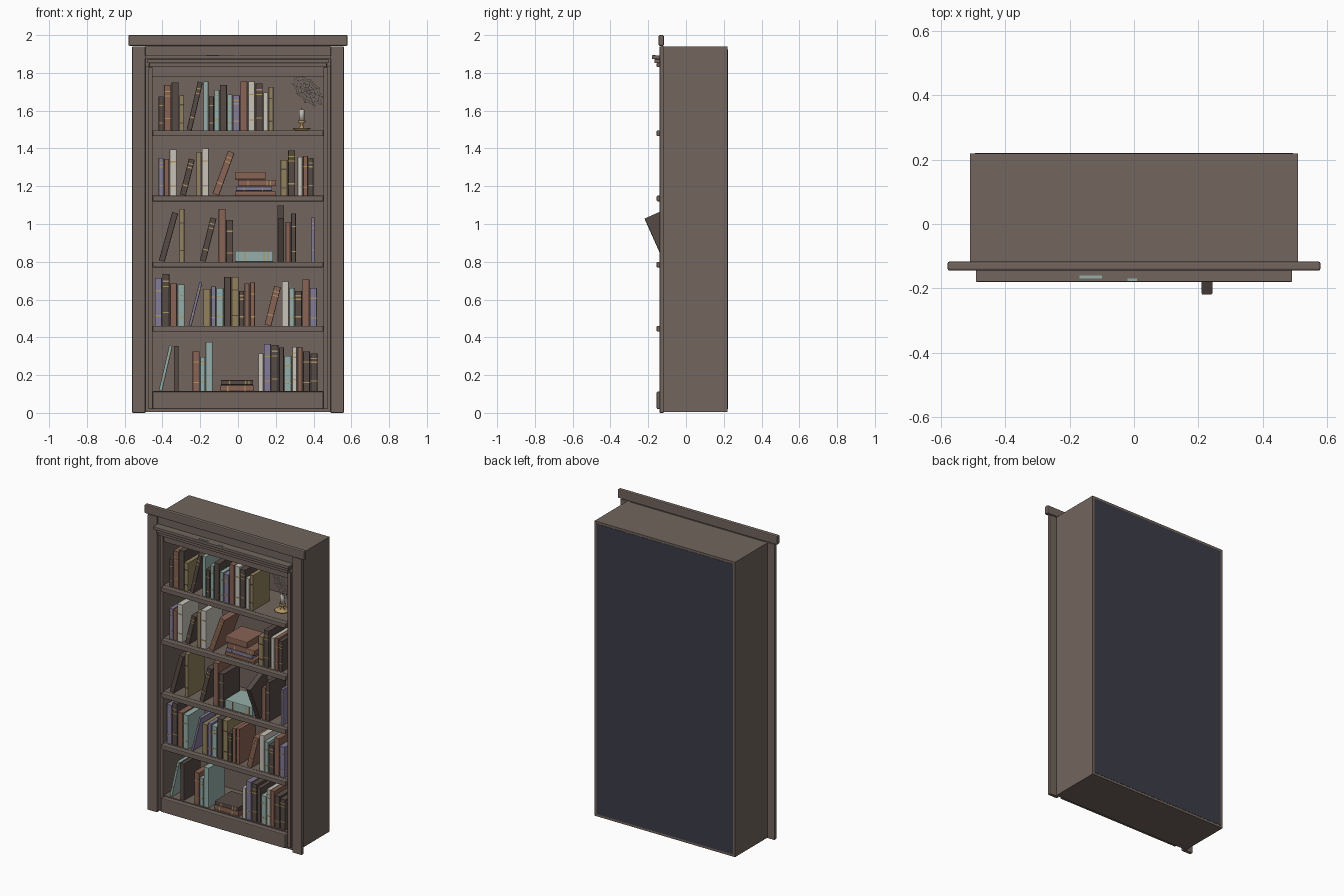
import bpy
import bmesh
from math import radians, sin, cos, pi
from mathutils import Matrix, Vector

cube = bpy.data.objects.get("Cube")
if cube:
    bpy.data.objects.remove(cube, do_unlink=True)


def material(name, r, g, b):
    m = bpy.data.materials.new(name)
    m.use_nodes = True
    m.diffuse_color = (r, g, b, 1)
    bsdf = m.node_tree.nodes["Principled BSDF"]
    bsdf.inputs["Base Color"].default_value = (r, g, b, 1)
    bsdf.inputs["Roughness"].default_value = 0.8
    return m


wood = material("wood brown", .17, .13, .11)
navy = material("dark navy", .045, .047, .065)
gold = material("gold", .45, .30, .12)
cream = material("cream", .58, .55, .48)
covers = {
    "d": material("dark leather", .095, .070, .060),
    "t": material("terracotta", .25, .125, .09),
    "o": material("ochre", .29, .22, .11),
    "g": material("pale teal", .30, .43, .40),
    "l": material("lavender", .23, .20, .31),
    "c": cream,
}


def finish(name, bm, mats, matrix=Matrix()):
    bmesh.ops.recalc_face_normals(bm, faces=bm.faces)
    mesh = bpy.data.meshes.new(name)
    bm.to_mesh(mesh)
    bm.free()
    for m in mats:
        mesh.materials.append(m)
    ob = bpy.data.objects.new(name, mesh)
    ob.matrix_world = matrix
    bpy.context.collection.objects.link(ob)
    return ob


def add_box(bm, x, y, z, index=0):
    """Add a box spanning the given (low, high) ranges."""
    made = bmesh.ops.create_cube(bm, size=1)["verts"]
    for v in made:
        v.co = [r[0] if c < 0 else r[1] for c, r in zip(v.co, (x, y, z))]
    for f in {f for v in made for f in v.link_faces}:
        f.material_index = index
    return made


def box(name, x, y, z, mat=wood, bevel=0):
    bm = bmesh.new()
    add_box(bm, x, y, z)
    ob = finish(name, bm, [mat])
    if bevel:
        mod = ob.modifiers.new("Bevel", "BEVEL")
        mod.width, mod.segments = bevel, 2
    return ob


# Case
for side, s in (("left", 1), ("right", -1)):
    def span(a, b):
        return tuple(sorted((s * a, s * b)))
    box(side + "_wall", span(.455, .51), (-.12, .22), (.005, 1.94))
    box(side + "_post", span(.49, .56), (-.14, -.118), (0, 1.94), bevel=.004)
    box(side + "_inner_strip", span(.452, .474), (-.132, -.118), (.02, 1.83), bevel=.003)
box("case_top", (-.456, .456), (-.12, .22), (1.78, 1.94))
box("case_bottom", (-.456, .456), (-.12, .22), (.005, .115))
box("inner_back", (-.456, .456), (.19, .21), (.1, 1.8))
box("back_panel", (-.495, .495), (.215, .2215), (.02, 1.925), navy)

# Crown and stepped cornice
box("crown", (-.58, .58), (-.145, -.117), (1.943, 2), bevel=.006)
box("frieze", (-.49, .49), (-.13, -.118), (1.83, 1.943))
for i, (half, front, low, high) in enumerate((
        (.47, -.155, 1.83, 1.852), (.48, -.168, 1.852, 1.873), (.492, -.18, 1.873, 1.892))):
    box("cornice_step_%d" % i, (-half, half), (front, -.12), (low, high), bevel=.003)
for i, (a, b, y) in enumerate(((-.17, -.10, -.165), (-.02, .01, -.174))):
    box("cornice_scrap_%d" % i, (a, b), (y - .004, y + .004), (1.892, 1.896), covers["g"])

# Shelves with projecting front lips, and plinth
floors = (1.495, 1.15, .80, .46, .115)
for i, z in enumerate(floors[:-1]):
    box("shelf_%d" % i, (-.456, .456), (-.12, .20), (z - .028, z))
    box("shelf_lip_%d" % i, (-.452, .452), (-.155, -.119), (z - .03, z), bevel=.004)
box("plinth", (-.452, .452), (-.155, -.119), (.02, .112), bevel=.005)

# Books
FRONT, DEPTH = -.112, .17
count = 0


def book(colour, w, h, matrix, depth=DEPTH):
    """A book standing on the origin, spine facing the front, with spine bands."""
    global count
    count += 1
    bm = bmesh.new()
    add_box(bm, (0, w), (0, depth), (0, h))
    spine = [e for e in bm.edges if all(v.co.y < .001 for v in e.verts)
             and abs(e.verts[0].co.x - e.verts[1].co.x) < .001]
    bmesh.ops.bevel(bm, geom=spine, offset=.005, segments=2, profile=.5, affect="EDGES")
    if count % 3:
        for part in ((.18, .8), (.2, .72), (.25, .85, .75))[count % 3]:
            add_box(bm, (.001, w - .001), (-.0015, .006), (h * part, h * part + .006), 1)
    band = gold if colour != "o" else covers["d"]
    finish("book_%d" % count, bm, [covers[colour], band], matrix)


def row(x, z, colours, heights):
    """Upright books side by side; a capital letter means a thicker book."""
    for c, h in zip(colours, heights):
        step = .04 if c.isupper() else .029
        book(c.lower(), step - .003, h / 100, Matrix.Translation((x, FRONT, z)))
        x += step


def lean(x, z, colour, h, angle, w=.032):
    """Book leaning to its right, resting on its lower corner at x + w."""
    m = (Matrix.Translation((x + w, FRONT, z)) @ Matrix.Rotation(radians(angle), 4, "Y")
         @ Matrix.Translation((-w, 0, 0)))
    book(colour, w, h, m)


def flat(x, z, colour, length, thick):
    """Book lying down with its spine to the front."""
    m = Matrix.Translation((x, FRONT, z + thick)) @ Matrix.Rotation(pi / 2, 4, "Y")
    book(colour, thick, length, m)


top, upper, middle, lower, bottom = floors

row(-.42, top, "dTDo", (18, 24, 25.5, 18.5))
lean(-.272, top, "d", .26, 13, .027)
row(-.183, top, "gdgDgLTCDco", (26, 18, 21.5, 24, 19, 18.5, 26, 26, 25, 20, 23))

row(-.42, upper, "ltC", (20, 19.5, 24.5))
lean(-.308, upper, "d", .195, 14)
row(-.22, upper, "oC", (23, 25))
lean(-.137, upper, "t", .24, 20, .036)
z = upper
for x, colour, length, thick in ((-.015, "t", .215, .025), (-.01, "l", .19, .025),
                                 (0, "t", .2, .036), (-.015, "t", .16, .042)):
    flat(x, z, colour, length, thick - .002)
    z += thick
row(.225, upper, "OD", (19, 24))
row(.315, upper, "ctd", (20.5, 21, 20))

lean(-.42, middle, "d", .265, 15.5)
row(-.31, middle, "o", (28,))
lean(-.203, middle, "d", .235, 14)
row(-.103, middle, "TD", (28, 22))
flat(-.015, middle, "g", .2, .058)
row(.252, middle, "td", (21, 25.5))
book("l", .018, .235, Matrix.Translation((.388, FRONT, middle)))
# Book tipping forward off the shelf
book("d", .034, .25, Matrix.Translation((.21, -.118, middle)) @ Matrix.Rotation(radians(24), 4, "X"))

row(-.44, lower, "LDTG", (25.5, 27.5, 22.5, 22))
lean(-.262, lower, "l", .235, 14, .016)
row(-.183, lower, "OlGDOdtt", (19.5, 21, 20, 26, 26, 18.5, 22.5, 23))
lean(.14, lower, "t", .21, 14, .036)
row(.232, lower, "CgDTL", (23.5, 20, 18.5, 24.5, 20))

lean(-.42, bottom, "g", .245, 13, .018)
row(-.34, bottom, "d", (24,))
row(-.24, bottom, "TgG", (21, 18, 26))
flat(-.092, bottom, "t", .175, .032)
flat(-.09, bottom + .033, "d", .17, .025)
row(.108, bottom, "cLDdGctDD", (20, 25, 24.5, 23, 18.5, 23.5, 23.5, 21, 20))


# Candle on a turned holder
def lathe(name, profile, mat):
    bm = bmesh.new()
    verts = [bm.verts.new((r, 0, z)) for r, z in profile]
    edges = [bm.edges.new(pair) for pair in zip(verts, verts[1:])]
    bmesh.ops.spin(bm, geom=verts + edges, cent=(0, 0, 0), axis=(0, 0, 1),
                   angle=2 * pi, steps=16)
    bmesh.ops.remove_doubles(bm, verts=bm.verts, dist=.0001)
    for f in bm.faces:
        f.smooth = True
    return finish(name, bm, [mat], Matrix.Translation((.337, -.02, top)))


lathe("candle_holder", ((0, 0), (.03, 0), (.048, .01), (.046, .013), (.016, .009), (.009, .02),
                        (.008, .036), (.02, .044), (.02, .052), (0, .052)), gold)
lathe("candle", ((0, .05), (.014, .05), (.014, .108), (.01, .112), (0, .11)), cream)
box("candle_wick", (.335, .339), (-.022, -.018), (top + .11, top + .122), covers["d"])

# Cobweb strung across the upper corner
web = bpy.data.curves.new("cobweb", "CURVE")
web.dimensions = "3D"
web.bevel_depth, web.bevel_resolution = .0012, 0
web.materials.append(cream)


def web_point(angle, r):
    u, v = .1 * r * cos(angle), .055 * r * sin(angle)
    x = (u + v) * .75
    return Vector((.37 + x, -.083 - .35 * x, 1.705 + (v - u) * .75))


def strand(points):
    sp = web.splines.new("POLY")
    sp.points.add(len(points) - 1)
    for p, co in zip(sp.points, points):
        p.co = (*co, 1)


spokes = [i * pi / 5 for i in range(10)]
for a in spokes:
    strand([web_point(a, 0), web_point(a, 1.05)])
for r in (.25, .5, .75, .95):
    ring = []
    for a in spokes + spokes[:1]:
        ring += [web_point(a, r), web_point(a + pi / 10, r * .85)]
    strand(ring[:-1])
bpy.context.collection.objects.link(bpy.data.objects.new("cobweb", web))
